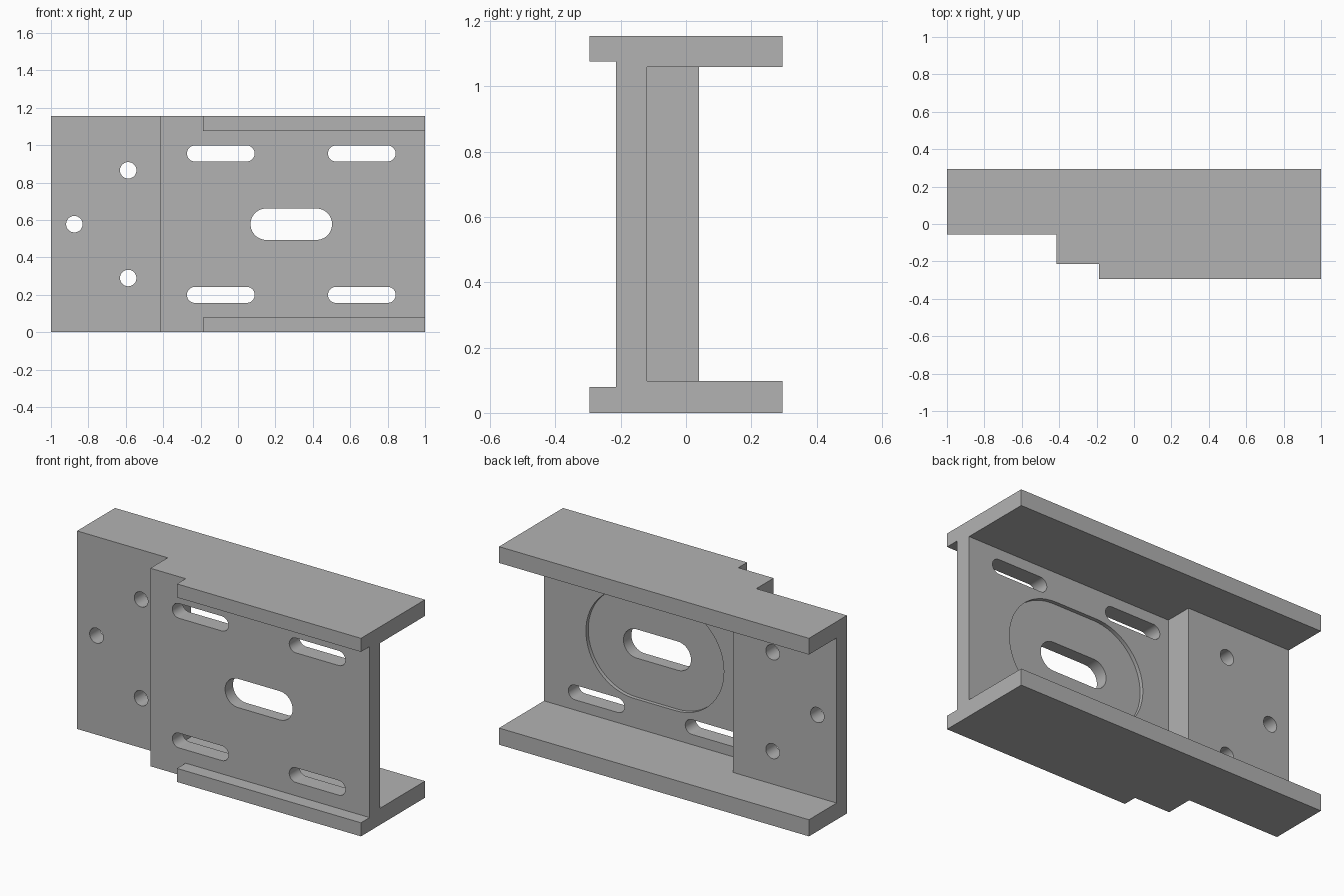
import bpy, bmesh, math

cube = bpy.data.objects.get("Cube")
if cube:
    bpy.data.objects.remove(cube, do_unlink=True)

HEIGHT = 1.155
MID = HEIGHT / 2
SLOT_X = 0.285

grey = bpy.data.materials.new("plain_grey")
grey.use_nodes = True
COLOUR = (0.448, 0.448, 0.448, 1)
grey.diffuse_color = COLOUR
grey.node_tree.nodes["Principled BSDF"].inputs["Base Color"].default_value = COLOUR


def prism(name, points, offset):
    """Closed profile of 3D points, extruded along offset."""
    bm = bmesh.new()
    face = bm.faces.new([bm.verts.new(p) for p in points])
    new = bmesh.ops.extrude_face_region(bm, geom=[face])["geom"]
    bmesh.ops.translate(bm, vec=offset, verts=[v for v in new if isinstance(v, bmesh.types.BMVert)])
    bmesh.ops.recalc_face_normals(bm, faces=bm.faces)
    mesh = bpy.data.meshes.new(name)
    bm.to_mesh(mesh)
    bm.free()
    obj = bpy.data.objects.new(name, mesh)
    bpy.context.collection.objects.link(obj)
    mesh.materials.append(grey)
    return obj


def plan_prism(name, outline, z0, z1):
    return prism(name, [(x, y, z0) for x, y in outline], (0, 0, z1 - z0))


def slot(name, x, z, half, radius, y0=-0.5, y1=0.5, steps=24):
    """Round-ended slot through y; half is the half distance between end centres."""
    points = []
    for side in (1, -1):
        for i in range(steps + 1):
            if half == 0 and i == steps:
                continue
            a = math.pi * i / steps - side * math.pi / 2
            points.append((x + side * half + radius * math.cos(a), y0, z + radius * math.sin(a)))
    return prism(name, points, (0, y1 - y0, 0))


def cut(body, cutter):
    cutter.hide_render = True
    mod = body.modifiers.new("cut", "BOOLEAN")
    mod.operation = "DIFFERENCE"
    mod.solver = "EXACT"
    mod.object = cutter
    bpy.context.view_layer.objects.active = body
    bpy.ops.object.modifier_apply(modifier=mod.name)
    bpy.data.objects.remove(cutter, do_unlink=True)


# Stepped block in plan
bracket = plan_prism("channel_bracket", [
    (-1, 0.295), (-1, -0.055), (-0.415, -0.055), (-0.415, -0.215),
    (-0.187, -0.215), (-0.187, -0.295), (1, -0.295), (1, 0.295)], 0, HEIGHT)

# Rear channel between the flanges, following the offset web
cut(bracket, plan_prism("rear_channel", [
    (-1.2, 0.04), (-0.33, 0.04), (-0.33, -0.12), (1.2, -0.12), (1.2, 0.5), (-1.2, 0.5)],
    0.097, HEIGHT - 0.095))

# Front recess between the two narrow lips
cut(bracket, plan_prism("front_recess", [
    (-0.3, -0.215), (-0.3, -0.5), (1.2, -0.5), (1.2, -0.215)], 0.079, HEIGHT - 0.079))

# Shallow rounded pocket behind the central slot
cut(bracket, slot("rear_pocket", SLOT_X, MID, 0.134, 0.311, y0=-0.142, y1=0.0, steps=32))
cut(bracket, slot("central_slot", SLOT_X, MID, 0.134, 0.084))

# Four adjustment slots
for sx in (-1, 1):
    for sz in (-1, 1):
        cut(bracket, slot("adjustment_slot", SLOT_X + sx * 0.377, MID + sz * 0.378, 0.138, 0.043))

# Three bolt holes in the set-back plate
for x, dz in ((-0.875, 0), (-0.587, 0.288), (-0.587, -0.288)):
    cut(bracket, slot("bolt_hole", x, MID + dz, 0, 0.044))

bpy.ops.object.select_all(action="DESELECT")
bracket.select_set(True)
bpy.context.view_layer.objects.active = bracket
bpy.ops.object.shade_smooth_by_angle(angle=math.radians(30))
